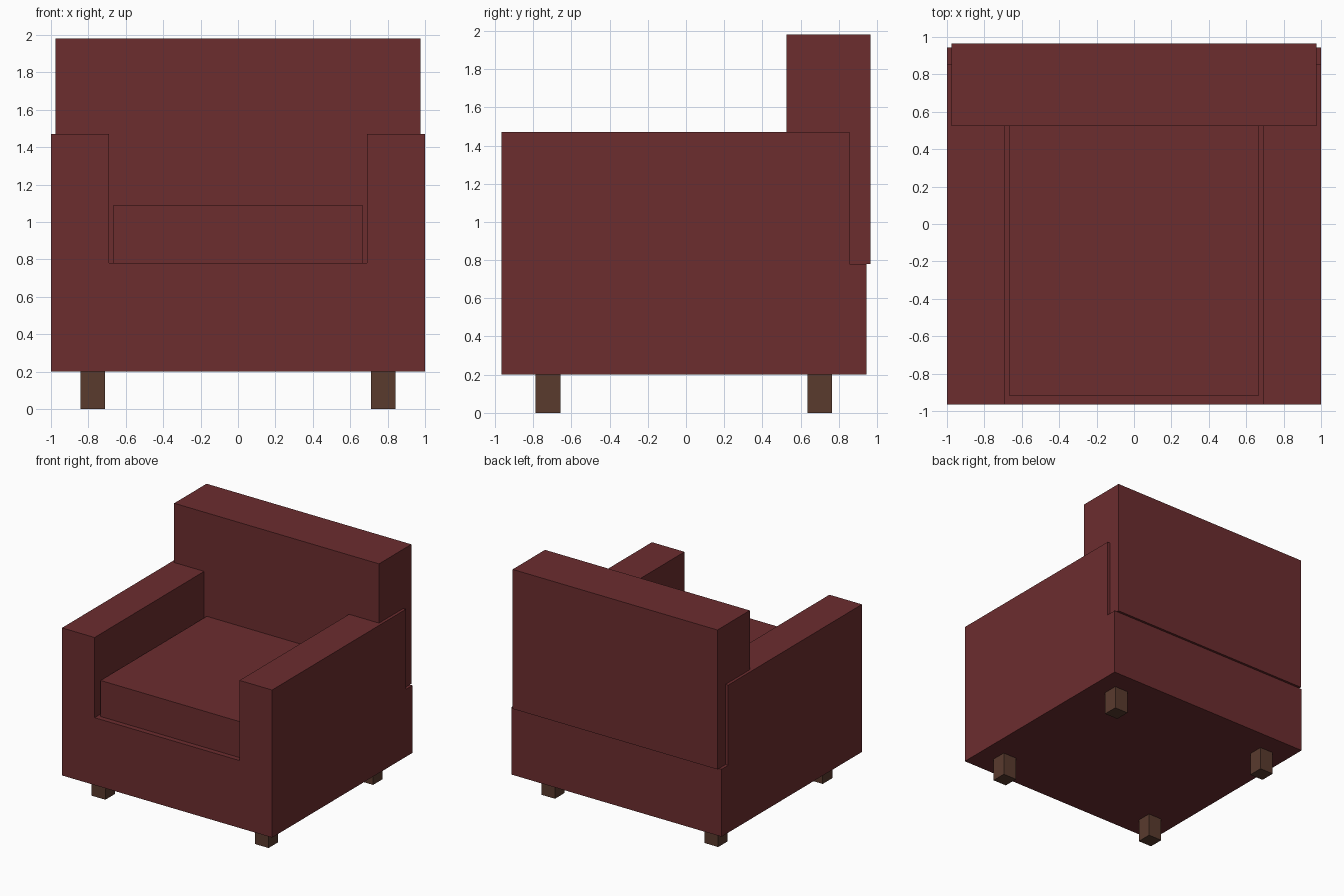
import bpy
import bmesh
from mathutils import Vector

cube = bpy.data.objects.get("Cube")
if cube:
    bpy.data.objects.remove(cube, do_unlink=True)


def material(name, colour):
    mat = bpy.data.materials.new(name)
    mat.use_nodes = True
    mat.diffuse_color = colour
    mat.node_tree.nodes["Principled BSDF"].inputs["Base Color"].default_value = colour
    return mat


def add_object(name, bm, mat):
    bmesh.ops.recalc_face_normals(bm, faces=bm.faces)
    mesh = bpy.data.meshes.new(name)
    bm.to_mesh(mesh)
    bm.free()
    mesh.materials.append(mat)
    obj = bpy.data.objects.new(name, mesh)
    bpy.context.scene.collection.objects.link(obj)
    return obj


def box(name, low, high, mat):
    """Box between two opposite corners."""
    low, high = Vector(low), Vector(high)
    bm = bmesh.new()
    bmesh.ops.create_cube(bm, size=1)
    bmesh.ops.scale(bm, vec=high - low, verts=bm.verts)
    bmesh.ops.translate(bm, vec=(low + high) / 2, verts=bm.verts)
    return add_object(name, bm, mat)


def side_extrusion(name, profile, half_width, mat):
    """Side outline (y, z) pulled across the full width."""
    bm = bmesh.new()
    face = bm.faces.new([bm.verts.new((-half_width, y, z)) for y, z in profile])
    moved = bmesh.ops.extrude_face_region(bm, geom=[face], use_keep_orig=True)["geom"]
    verts = [v for v in moved if isinstance(v, bmesh.types.BMVert)]
    bmesh.ops.translate(bm, vec=(2 * half_width, 0, 0), verts=verts)
    return add_object(name, bm, mat)


red = material("dark red fabric", (0.150, 0.026, 0.028, 1))
brown = material("brown wood", (0.100, 0.043, 0.027, 1))

FLOOR, SEAT, ARM_TOP, TOP = 0.2, 0.78, 1.47, 1.98
FRONT, ARM_END, REAR = -0.965, 0.855, 0.945

# Base and arms in one body, with the seat well cut between the arms
frame = side_extrusion("base_and_arms", [
    (FRONT, FLOOR), (REAR, FLOOR), (REAR, SEAT),
    (ARM_END, SEAT), (ARM_END, ARM_TOP), (FRONT, ARM_TOP)], 1, red)
well = box("seat_well_cutter", (-0.69, -2, SEAT), (0.69, 2, 2), red)
well.hide_render = True
cut = frame.modifiers.new("seat well", 'BOOLEAN')
cut.operation = 'DIFFERENCE'
cut.solver = 'EXACT'
cut.object = well
bpy.context.view_layer.objects.active = frame
bpy.ops.object.modifier_apply(modifier=cut.name)
bpy.data.objects.remove(well, do_unlink=True)

# Seat cushion and backrest
box("seat_cushion", (-0.665, -0.92, SEAT), (0.665, 0.525, 1.09), red)
box("backrest", (-0.975, 0.525, SEAT), (0.975, 0.965, TOP), red)

# Four square legs
LEG = 0.065
for side, x in (("left", 0.777), ("right", -0.777)):
    for end, y in (("front", -0.722), ("back", 0.7)):
        box(f"{end}_{side}_leg", (x - LEG, y - LEG, 0), (x + LEG, y + LEG, FLOOR), brown)
